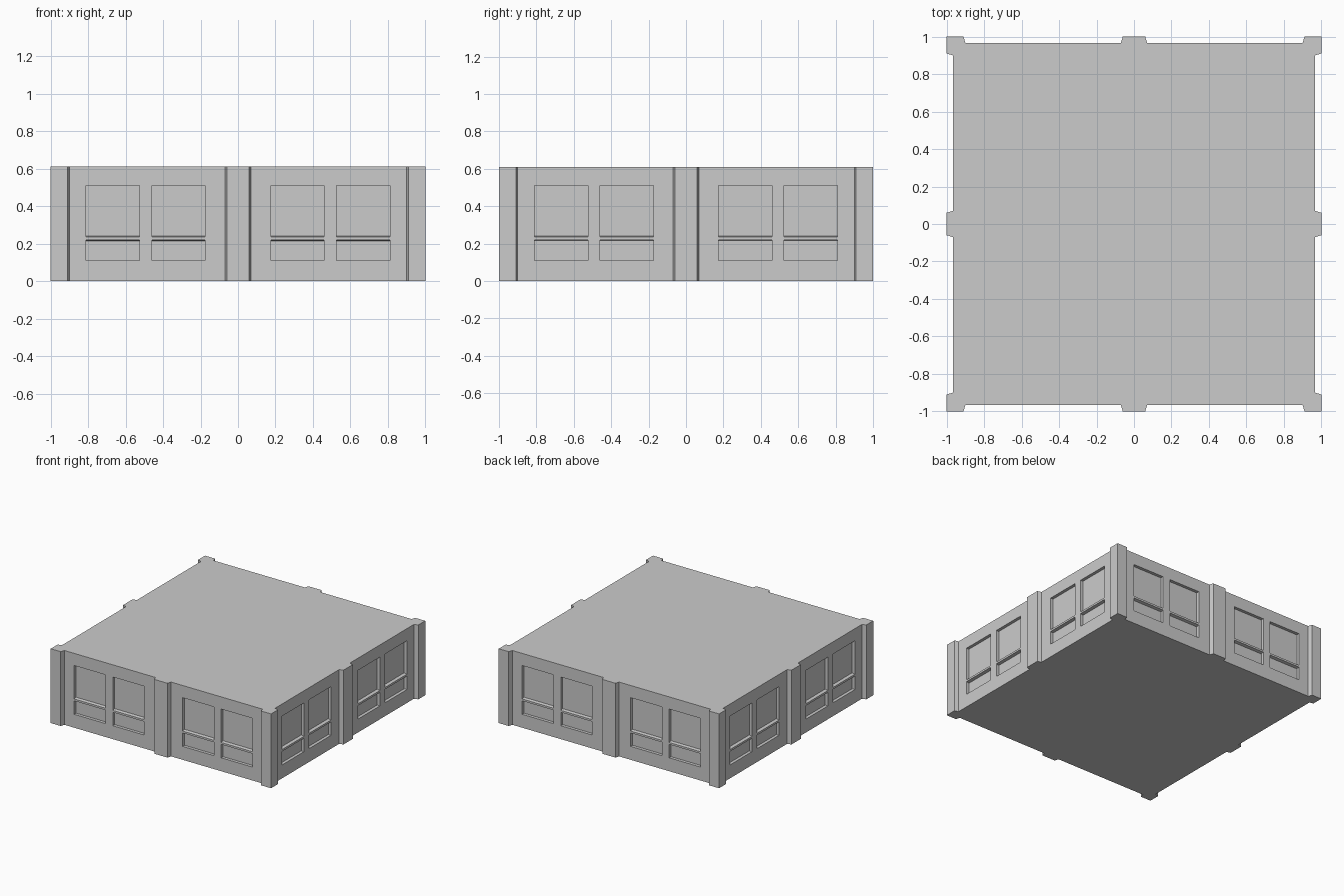
import bpy
import bmesh
from math import pi
from mathutils import Matrix

cube = bpy.data.objects.get("Cube")
if cube:
    bpy.data.objects.remove(cube, do_unlink=True)

HEIGHT = 0.61
WALL = 0.967      # distance of the walls from the centre
DEPTH = 0.025     # how far the panes sit back
SLOPE = 0.005     # slant of the rail edges

concrete = bpy.data.materials.new("concrete_grey")
concrete.use_nodes = True
grey = (0.6, 0.6, 0.6, 1)
concrete.diffuse_color = grey
concrete.node_tree.nodes["Principled BSDF"].inputs["Base Color"].default_value = grey


def make_object(name, bm):
    bmesh.ops.recalc_face_normals(bm, faces=bm.faces)
    mesh = bpy.data.meshes.new(name)
    bm.to_mesh(mesh)
    bm.free()
    mesh.materials.append(concrete)
    obj = bpy.data.objects.new(name, mesh)
    bpy.context.collection.objects.link(obj)
    return obj


def turned(quarter):
    return Matrix.Rotation(quarter * pi / 2, 4, "Z")


# Storey block: one side's outline with pilasters, turned four times and raised
half = [(0.06, 1), (0.07, WALL), (0.9, WALL), (0.91, 1)]
side = [(-x, -y) for x, y in reversed(half)] + [(x, -y) for x, y in half] + [(1, -1)]
bm = bmesh.new()
outline = [bm.verts.new(turned(q) @ Matrix.Translation((x, y, 0)).translation)
           for q in range(4) for x, y in side]
base = bm.faces.new(outline)
raised = bmesh.ops.extrude_face_region(bm, geom=[base])["geom"]
bmesh.ops.translate(bm, vec=(0, 0, HEIGHT),
                    verts=[v for v in raised if isinstance(v, bmesh.types.BMVert)])
storey = make_object("storey_block", bm)


# Window recesses: upper and lower panes with a slanted edge at the rail
def add_recess(bm, x0, x1, z_frame, z_rail, quarter):
    slant = SLOPE if z_frame > z_rail else -SLOPE
    # the rail edge keeps its slant through the outer overshoot
    profile = [(-WALL + DEPTH, z_rail + slant), (-WALL - DEPTH, z_rail - slant),
               (-WALL - DEPTH, z_frame), (-WALL + DEPTH, z_frame)]
    ends = [[bm.verts.new(turned(quarter) @ Matrix.Translation((x, y, z)).translation)
             for y, z in profile] for x in (x0, x1)]
    for end in ends:
        bm.faces.new(end)
    for i in range(4):
        j = (i + 1) % 4
        bm.faces.new((ends[0][i], ends[0][j], ends[1][j], ends[1][i]))


bm = bmesh.new()
for quarter in range(4):
    for mirror in (-1, 1):
        for near, far in ((0.175, 0.46), (0.525, 0.81)):
            for z_frame, z_rail in ((0.51, 0.236), (0.11, 0.22)):
                add_recess(bm, mirror * near, mirror * far, z_frame, z_rail, quarter)
cutter = make_object("window_cutter", bm)
cutter.hide_render = True

# Cut the windows, then drop the cutter
cut = storey.modifiers.new("window_recesses", "BOOLEAN")
cut.operation = "DIFFERENCE"
cut.solver = "EXACT"
cut.object = cutter
bpy.context.view_layer.objects.active = storey
bpy.ops.object.modifier_apply(modifier=cut.name)
bpy.data.objects.remove(cutter, do_unlink=True)
